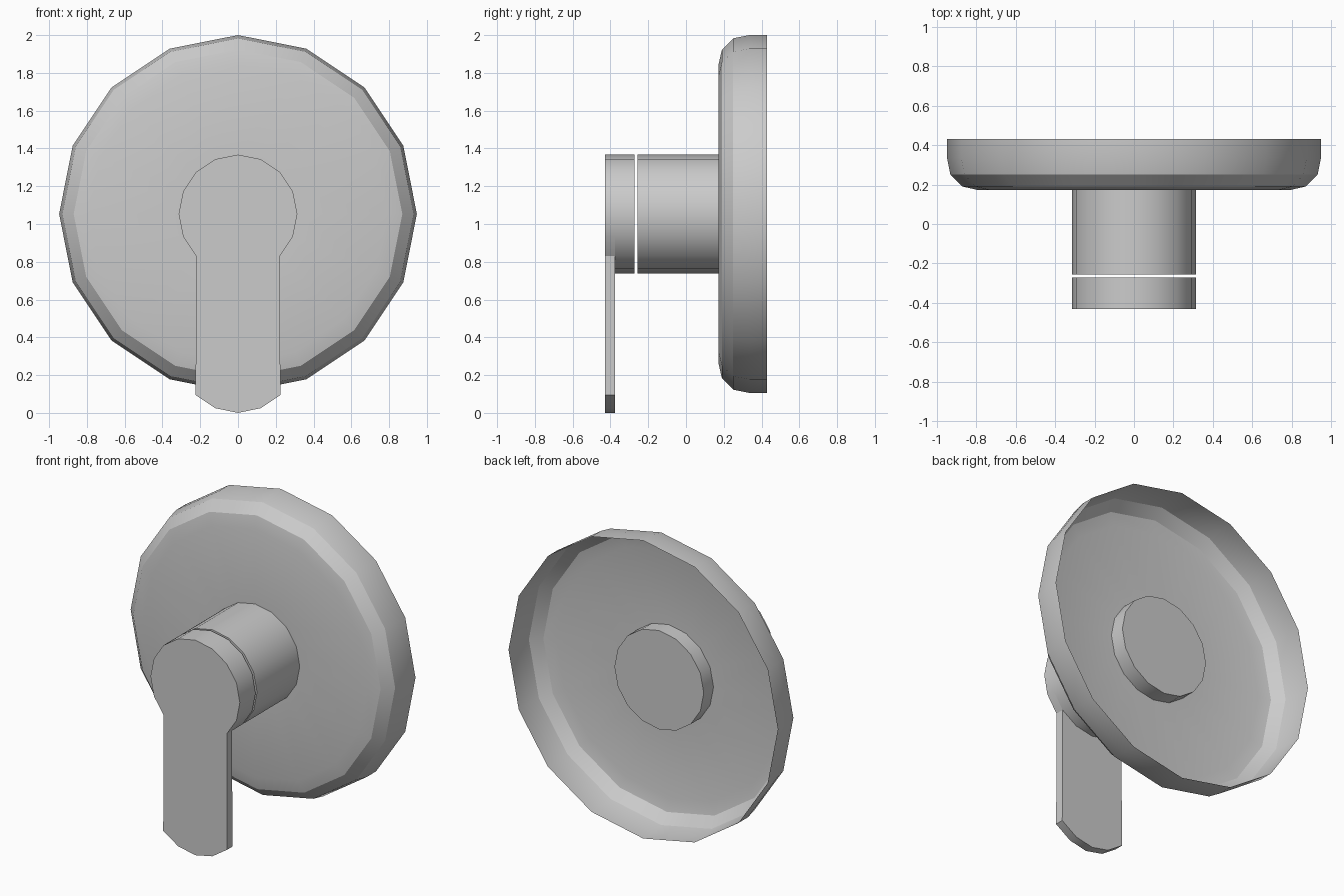
import bpy, bmesh
from math import sin, cos, pi, radians

cube = bpy.data.objects.get("Cube")
if cube:
    bpy.data.objects.remove(cube, do_unlink=True)

SIDES = 16
CENTRE_Z = 1.053
BARREL_R = 0.314

metal = bpy.data.materials.new("satin_grey")
metal.use_nodes = True
metal.diffuse_color = (0.6, 0.6, 0.6, 1)
metal.node_tree.nodes["Principled BSDF"].inputs["Base Color"].default_value = (0.6, 0.6, 0.6, 1)


def point(r, i):
    a = 2 * pi * i / SIDES
    return r * sin(a), CENTRE_Z + r * cos(a)


def finish(bm, name):
    bmesh.ops.recalc_face_normals(bm, faces=bm.faces)
    mesh = bpy.data.meshes.new(name)
    bm.to_mesh(mesh)
    bm.free()
    mesh.materials.append(metal)
    obj = bpy.data.objects.new(name, mesh)
    bpy.context.collection.objects.link(obj)
    bpy.ops.object.select_all(action='DESELECT')
    obj.select_set(True)
    bpy.context.view_layer.objects.active = obj
    bpy.ops.object.shade_smooth_by_angle(angle=radians(30))
    return obj


def turned(name, profile, caps=()):
    """Revolve (radius, y) points about the y axis; caps lists the ring indices to close."""
    bm = bmesh.new()
    rings = []
    for r, y in profile:
        ring = []
        for i in range(SIDES):
            x, z = point(r, i)
            ring.append(bm.verts.new((x, y, z)))
        rings.append(ring)
    for a, b in zip(rings, rings[1:]):
        for i in range(SIDES):
            j = (i + 1) % SIDES
            bm.faces.new((a[i], a[j], b[j], b[i]))
    for c in caps:
        bm.faces.new(rings[c])
    return finish(bm, name)


# Wall plate: thin dished shell, open at the back
plate = turned("wall_plate", [(BARREL_R, 0.172), (0.79, 0.172), (0.87, 0.19),
                              (0.93, 0.25), (0.947, 0.335), (0.947, 0.43)])
# The shell is open, so make sure its faces point to the front
if plate.data.polygons[0].normal.y > 0:
    plate.data.flip_normals()

# Barrel passing through the plate, and the turning knob in front of it
turned("barrel", [(BARREL_R, -0.257), (BARREL_R, 0.27)], caps=(0, 1))
turned("knob", [(BARREL_R, -0.375), (BARREL_R, -0.272)], caps=(1,))

# Lever: knob outline running down into a rounded handle
outline = [point(BARREL_R, i) for i in range(-6, 7)]
half = [(0.222, 0.46), (0.225, 0.095), (0.12, 0.025)]
outline += half + [(0, 0)] + [(-x, z) for x, z in reversed(half)]
bm = bmesh.new()
face = bm.faces.new([bm.verts.new((x, -0.43, z)) for x, z in outline])
ext = bmesh.ops.extrude_face_region(bm, geom=[face], use_keep_orig=True)
bmesh.ops.translate(bm, vec=(0, 0.055, 0),
                    verts=[v for v in ext["geom"] if isinstance(v, bmesh.types.BMVert)])
finish(bm, "lever")
